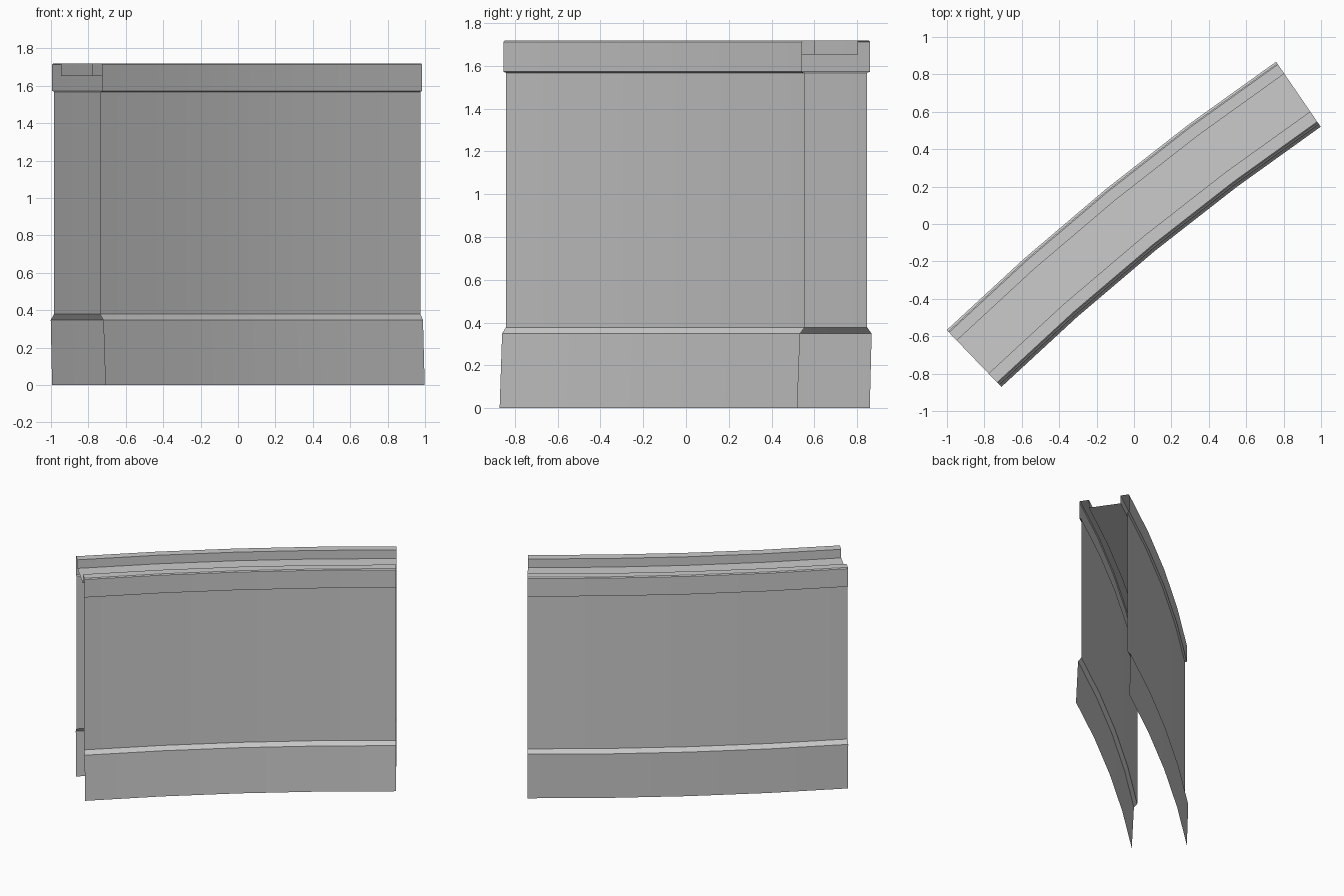
import bpy
import bmesh
from math import radians, sin, cos

if "Cube" in bpy.data.objects:
    bpy.data.objects.remove(bpy.data.objects["Cube"])

# Arc that the wall follows
SEGMENTS = 4
MID = radians(129.17)          # direction from arc centre to wall middle
HALF = radians(4.72)           # half of the arc's span
R = 13.38                      # radius of the concave side's foot
CX = 0.1445 - R * cos(HALF) * cos(MID)
CY = -0.1755 - R * cos(HALF) * sin(MID)


def sweep(name, profile):
    """Sweep an open (offset, height) profile along the arc."""
    bm = bmesh.new()
    rings = []
    for i in range(SEGMENTS + 1):
        a = MID + HALF * (1 - 2 * i / SEGMENTS)
        rings.append([bm.verts.new((CX + (R + d) * cos(a), CY + (R + d) * sin(a), z))
                      for d, z in profile])
    for r0, r1 in zip(rings, rings[1:]):
        for j in range(len(profile) - 1):
            bm.faces.new((r0[j], r1[j], r1[j + 1], r0[j + 1]))
    mesh = bpy.data.meshes.new(name)
    bm.to_mesh(mesh)
    bm.free()
    obj = bpy.data.objects.new(name, mesh)
    bpy.context.collection.objects.link(obj)
    bpy.ops.object.select_all(action='DESELECT')
    obj.select_set(True)
    bpy.context.view_layer.objects.active = obj
    bpy.ops.object.shade_smooth_by_angle(angle=radians(20))
    return obj


# Sloped plinths at the foot of each side
sweep("inner_plinth", [(0.0, 0.0), (0.016, 0.348), (0.041, 0.378)])
sweep("outer_plinth", [(0.396, 0.378), (0.4215, 0.348), (0.411, 0.0)])

# Plain wall sheets (ends and underside are open)
sweep("inner_wall", [(0.041, 0.378), (0.041, 1.567)])
sweep("outer_wall", [(0.396, 1.567), (0.396, 0.378)])

# Coping: two parapets with the walkway sunk between them
sweep("coping_walkway", [
    (0.041, 1.567), (0.026, 1.572), (0.026, 1.712), (0.033, 1.719), (0.099, 1.719),
    (0.099, 1.652), (0.344, 1.652),
    (0.344, 1.719), (0.404, 1.719), (0.411, 1.712), (0.411, 1.572), (0.396, 1.567),
])
